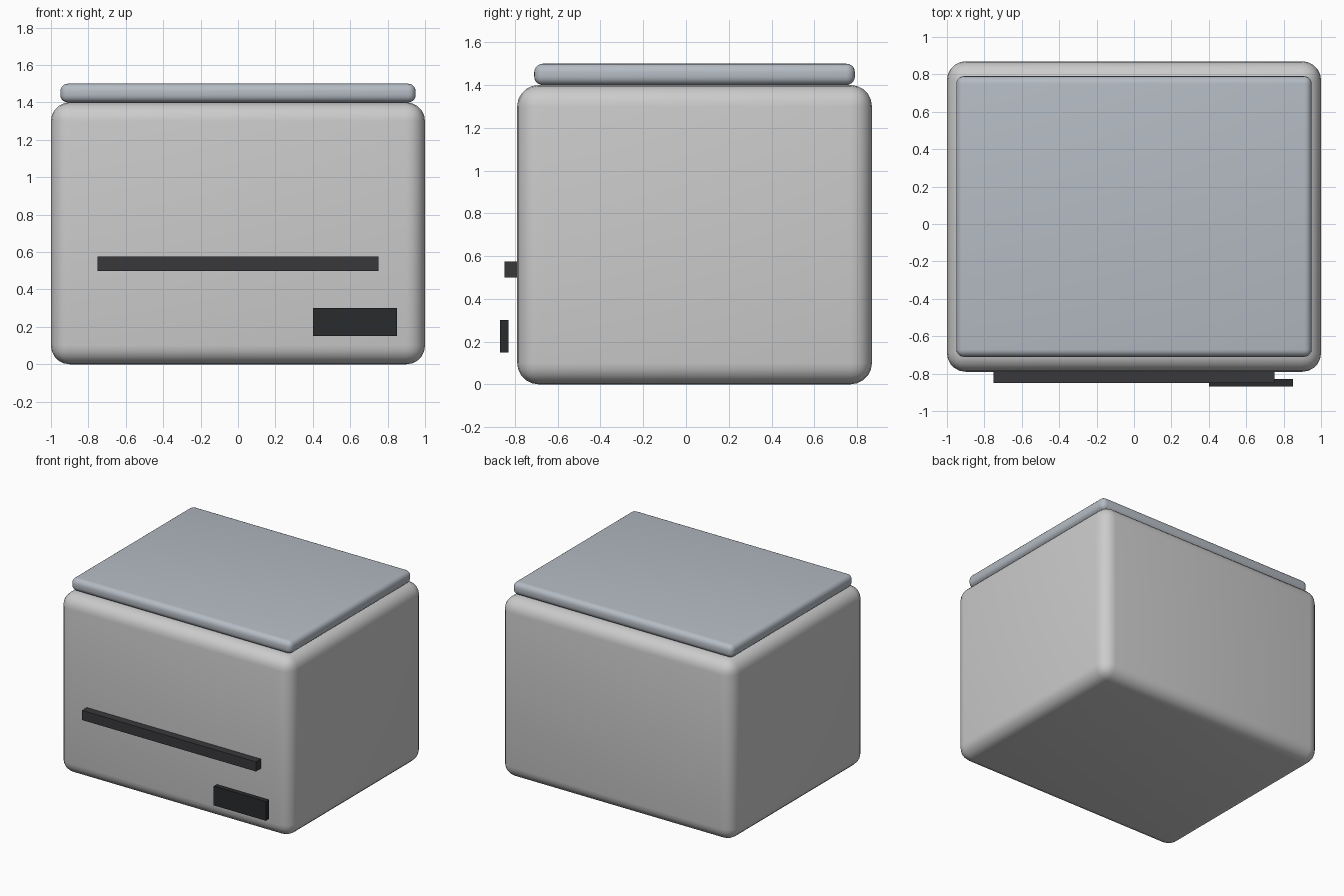
import bpy
from mathutils import Vector

if "Cube" in bpy.data.objects:
    bpy.data.objects.remove(bpy.data.objects["Cube"])


def material(name, rgb):
    mat = bpy.data.materials.new(name)
    mat.diffuse_color = (*rgb, 1)
    mat.use_nodes = True
    mat.node_tree.nodes["Principled BSDF"].inputs["Base Color"].default_value = mat.diffuse_color
    return mat


def box(name, low, high, mat=None, radius=0.0, segments=5):
    """Box between two corners, optionally with rounded edges."""
    low, high = Vector(low), Vector(high)
    bpy.ops.mesh.primitive_cube_add(size=1, location=(low + high) / 2)
    obj = bpy.context.object
    obj.name = name
    obj.scale = high - low
    bpy.ops.object.transform_apply(location=False, rotation=False, scale=True)
    if mat:
        obj.data.materials.append(mat)
    if radius:
        bevel = obj.modifiers.new("rounded_edges", "BEVEL")
        bevel.width = radius
        bevel.segments = segments
        bpy.ops.object.modifier_apply(modifier=bevel.name)
        bpy.ops.object.shade_smooth_by_angle()
    return obj


lid_grey = material("lid_grey", (0.46, 0.50, 0.55))
dark = material("dark_plastic", (0.04, 0.04, 0.045))
black = material("panel_black", (0.022, 0.024, 0.026))

# Rounded main housing
box("body", (-1, -0.79, 0), (1, 0.87, 1.4), radius=0.1)
# Flat lid on top
box("lid", (-0.95, -0.71, 1.4), (0.95, 0.79, 1.5), lid_grey, radius=0.04)
# Front slot bar
box("front_slot", (-0.75, -0.85, 0.5), (0.75, -0.77, 0.575), dark)
# Control panel, standing just clear of the front
box("control_panel", (0.4, -0.87, 0.15), (0.85, -0.83, 0.3), black)
